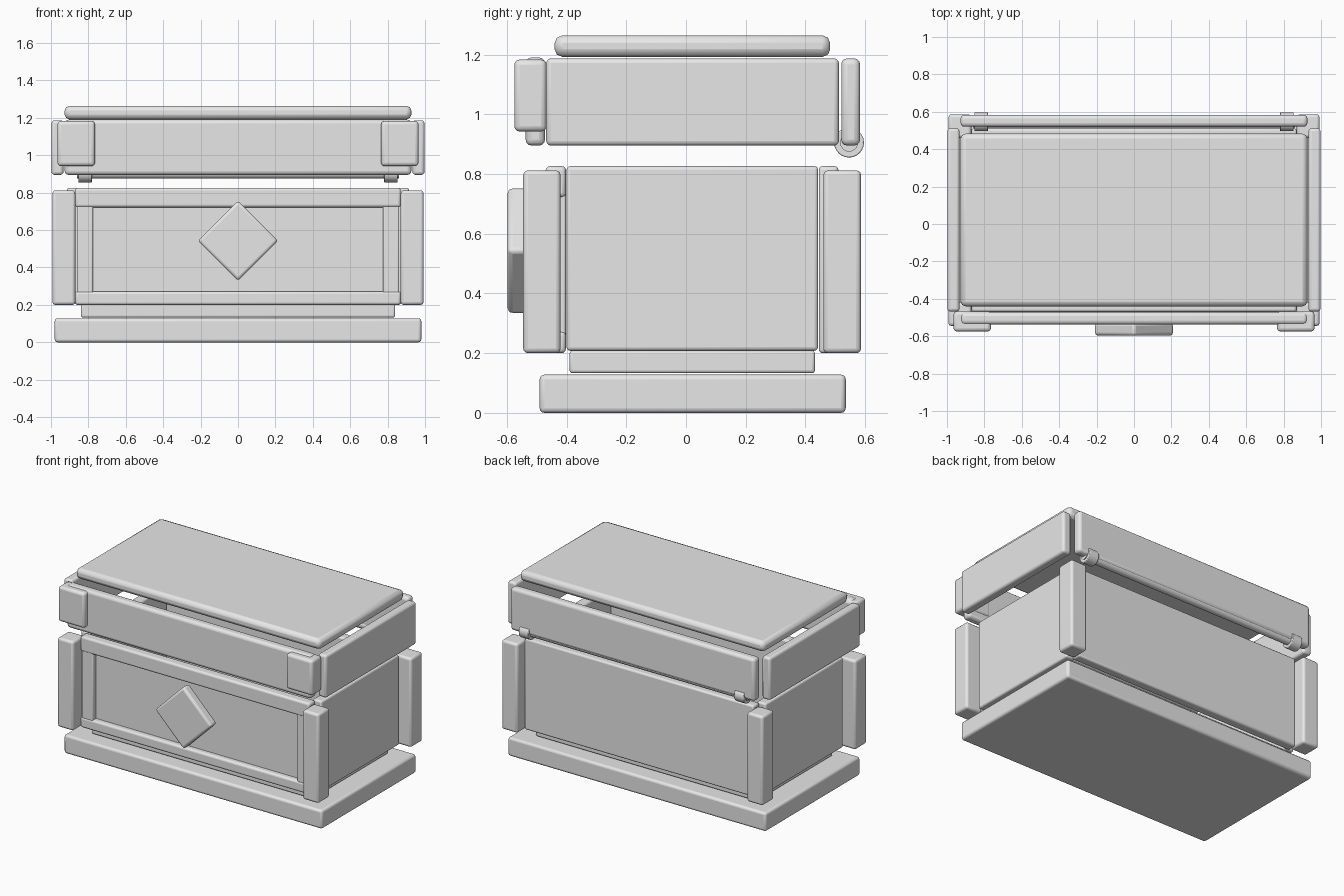
import bpy
import math

if "Cube" in bpy.data.objects:
    bpy.data.objects.remove(bpy.data.objects["Cube"])

# One plain material for the whole chest
grey = bpy.data.materials.new("plain_grey")
grey.diffuse_color = (0.8, 0.8, 0.8, 1)
grey.use_nodes = True
grey.node_tree.nodes["Principled BSDF"].inputs["Base Color"].default_value = grey.diffuse_color


def finish(ob, name, bevel, segments=3):
    ob.name = name
    ob.data.materials.append(grey)
    if bevel:
        mod = ob.modifiers.new("rounded_edges", 'BEVEL')
        mod.width = bevel
        mod.segments = segments
        mod.limit_method = 'ANGLE'
    bpy.ops.object.shade_smooth_by_angle(angle=math.radians(35))
    return ob


def box(name, x, y, z, bevel=0.016, segments=3):
    """Rounded block spanning the given (min, max) ranges."""
    bpy.ops.mesh.primitive_cube_add(
        size=1, location=[(r[0] + r[1]) / 2 for r in (x, y, z)])
    ob = bpy.context.object
    ob.scale = [r[1] - r[0] for r in (x, y, z)]
    bpy.ops.object.transform_apply(location=False, rotation=False, scale=True)
    return finish(ob, name, bevel, segments)


def side_box(name, x, y, z, bevel=0.016):
    """The same block on the left and right."""
    box(name + "_right", x, y, z, bevel)
    box(name + "_left", (-x[1], -x[0]), y, z, bevel)


def rod(name, x, y, z, radius, bevel=0.0):
    """Cylinder lying along x."""
    bpy.ops.mesh.primitive_cylinder_add(
        vertices=24, radius=radius, depth=x[1] - x[0],
        location=((x[0] + x[1]) / 2, y, z), rotation=(0, math.pi / 2, 0))
    return finish(bpy.context.object, name, bevel, 2)


# Base and floor
box("base_plinth", (-0.98, 0.98), (-0.49, 0.535), (0, 0.128))
box("floor_board", (-0.84, 0.84), (-0.39, 0.432), (0.133, 0.208), 0.01)

# Body walls
side_box("side_panel", (0.845, 0.915), (-0.4, 0.442), (0.208, 0.826), 0.012)
box("back_panel", (-0.87, 0.87), (0.445, 0.51), (0.2, 0.826), 0.012)
box("front_panel", (-0.8, 0.8), (-0.432, -0.402), (0.24, 0.77), 0)

# Raised frame around the front panel
box("front_top_rail", (-0.87, 0.87), (-0.47, -0.402), (0.722, 0.826), 0.014)
box("front_bottom_rail", (-0.87, 0.87), (-0.47, -0.402), (0.2, 0.272), 0.014)
side_box("front_stile", (0.775, 0.862), (-0.466, -0.402), (0.262, 0.735), 0.008)

# Corner posts
side_box("front_post", (0.87, 0.992), (-0.545, -0.42), (0.2, 0.812))
side_box("back_post", (0.87, 0.992), (0.46, 0.586), (0.2, 0.812))

# Diamond lock plate
half = 0.215 / math.sqrt(2)
diamond = box("diamond_plate", (-half, half), (-0.597, -0.53),
              (0.543 - half, 0.543 + half), 0.016)
diamond.rotation_euler = (0, math.pi / 4, 0)

# Lid walls
side_box("lid_side_wall", (0.933, 0.997), (-0.468, 0.512), (0.895, 1.187))
box("lid_front_wall", (-0.927, 0.927), (-0.537, -0.472), (0.895, 1.19), 0.02)
box("lid_back_wall", (-0.927, 0.927), (0.52, 0.583), (0.895, 1.187), 0.02)
side_box("lid_corner_block", (0.765, 0.965), (-0.575, -0.467), (0.942, 1.183), 0.018)

# Lid top board
box("lid_top", (-0.927, 0.927), (-0.44, 0.483), (1.192, 1.264), 0.026, 2)

# Hinge rod and knuckles
rod("hinge_rod", (-0.86, 0.86), 0.546, 0.905, 0.03)
for side, name in ((-1, "left"), (1, "right")):
    rod("hinge_knuckle_" + name, (side * 0.817 - 0.037, side * 0.817 + 0.037),
        0.546, 0.905, 0.05, 0.004)
